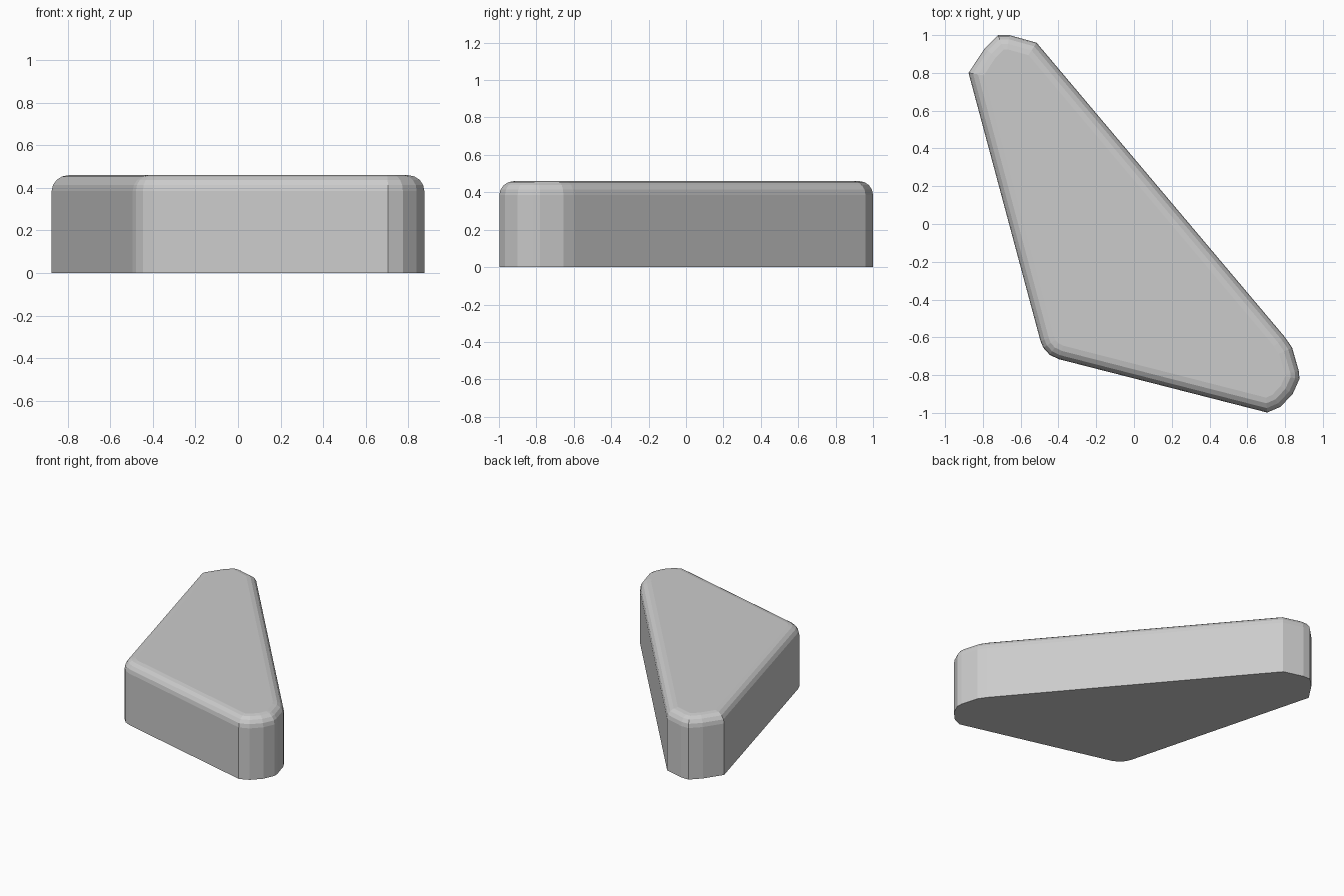
import bpy, bmesh

if "Cube" in bpy.data.objects:
    bpy.data.objects.remove(bpy.data.objects["Cube"])

HEIGHT = 0.46
ROUND = 0.075

# Outline seen from above, counter-clockwise: three rounded corners
outline = [
    (-0.495, -0.62), (-0.48, -0.655), (-0.447, -0.692), (-0.40, -0.715),
    (0.705, -0.998), (0.775, -0.968), (0.84, -0.90), (0.876, -0.82),
    (0.873, -0.78), (0.837, -0.655), (0.80, -0.60),
    (-0.516, 0.96), (-0.66, 1.0), (-0.72, 1.0), (-0.79, 0.93), (-0.876, 0.80),
]

# Extrude the outline into a slab
bm = bmesh.new()
base = bm.faces.new([bm.verts.new((x, y, 0)) for x, y in outline])
top = bmesh.ops.extrude_face_region(bm, geom=[base], use_keep_orig=True)
bmesh.ops.translate(bm, vec=(0, 0, HEIGHT),
                    verts=[g for g in top["geom"] if isinstance(g, bmesh.types.BMVert)])
bmesh.ops.recalc_face_normals(bm, faces=bm.faces[:])

# Round the upper rim
rim = [e for e in bm.edges if all(v.co.z > HEIGHT - 0.001 for v in e.verts)]
bmesh.ops.bevel(bm, geom=rim, offset=ROUND, offset_type='OFFSET', segments=4,
                profile=0.5, affect='EDGES', clamp_overlap=False)

mesh = bpy.data.meshes.new("rounded_triangle_slab")
bm.to_mesh(mesh)
bm.free()
slab = bpy.data.objects.new("rounded_triangle_slab", mesh)
bpy.context.collection.objects.link(slab)
